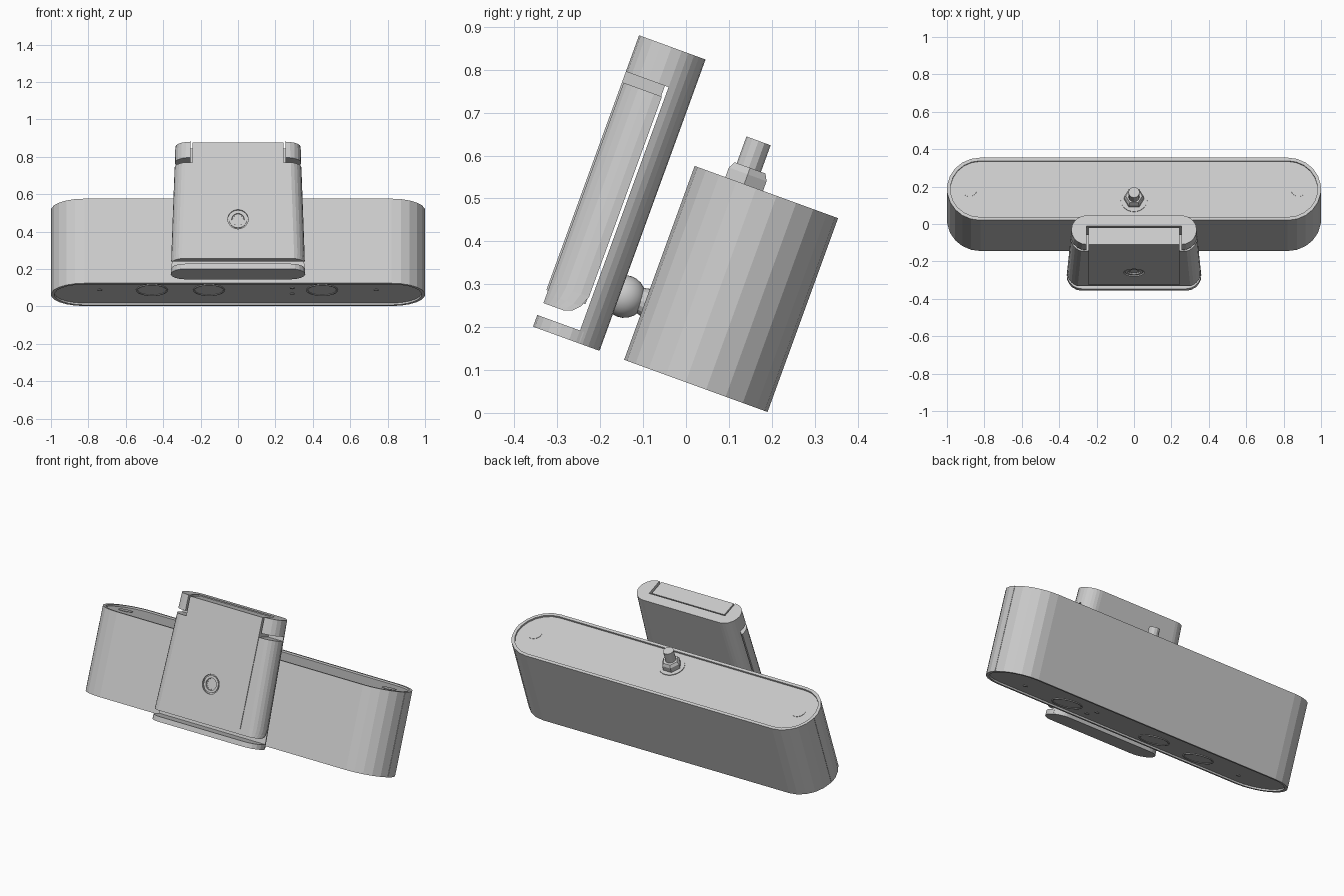
import bpy, bmesh
from math import asin, sqrt, sin, cos, pi, radians
from mathutils import Matrix, Vector

if "Cube" in bpy.data.objects:
    bpy.data.objects.remove(bpy.data.objects["Cube"])

TILT = Matrix.Rotation(radians(-20), 4, 'X')   # whole assembly leans back

grey = bpy.data.materials.new("light grey")
grey.use_nodes = True
grey.diffuse_color = (0.6, 0.6, 0.6, 1)
grey.node_tree.nodes["Principled BSDF"].inputs["Base Color"].default_value = (0.6, 0.6, 0.6, 1)


def finish(name, bm):
    bmesh.ops.recalc_face_normals(bm, faces=bm.faces)
    bm.transform(TILT)
    me = bpy.data.meshes.new(name)
    bm.to_mesh(me)
    bm.free()
    me.materials.append(grey)
    ob = bpy.data.objects.new(name, me)
    bpy.context.scene.collection.objects.link(ob)
    return ob


def loft(name, rings):
    """Skin a list of equal-length point rings and cap both ends."""
    bm = bmesh.new()
    loops = [[bm.verts.new(p) for p in ring] for ring in rings]
    n = len(loops[0])
    for a, b in zip(loops, loops[1:]):
        for i in range(n):
            j = (i + 1) % n
            bm.faces.new((a[i], a[j], b[j], b[i]))
    bm.faces.new(loops[0])
    bm.faces.new(loops[-1])
    return finish(name, bm)


def side(hx, y0, y1, r, cy, n):
    """Right-hand edge of a round-ended slab between depths y0 and y1."""
    a0, a1 = [asin(max(-1, min(1, (y - cy) / r))) for y in (y0, y1)]
    angles = [a0 + (a1 - a0) * i / n for i in range(n + 1)]
    return [(hx - r + r * cos(a), cy + r * sin(a)) for a in angles]


def slab(hx, y0, y1, r, cy, z, n=9):
    edge = side(hx, y0, y1, r, cy, n)
    return [(x, y, z) for x, y in edge] + [(-x, y, z) for x, y in reversed(edge)]


def circle(x, y, z, r, n=24, axis='Z'):
    pts = []
    for i in range(n):
        a, b = r * cos(2 * pi * i / n), r * sin(2 * pi * i / n)
        pts.append((x + a, y + b, z) if axis == 'Z' else (x + a, y, z + b))
    return pts


def turned(name, x, y, steps, n=24):
    """Turned part along the vertical axis; steps are (height, radius)."""
    return loft(name, [circle(x, y, z, r, n) for z, r in steps])


def box(name, lo, hi):
    ring = [(lo[0], lo[1]), (hi[0], lo[1]), (hi[0], hi[1]), (lo[0], hi[1])]
    return loft(name, [[(x, y, z) for x, y in ring] for z in (lo[2], hi[2])])


def cut(target, cutter):
    mod = target.modifiers.new("cut", 'BOOLEAN')
    mod.operation = 'DIFFERENCE'
    mod.solver = 'EXACT'
    mod.object = cutter
    bpy.context.view_layer.update()
    graph = bpy.context.evaluated_depsgraph_get()
    me = bpy.data.meshes.new_from_object(target.evaluated_get(graph))
    target.modifiers.clear()
    target.data = me


# Camera body: round-ended block with a shallow recess at both ends
R, LOW, HIGH, RIM, DEEP = 0.178, 0.067, 0.548, 0.018, 0.01


def body_ring(z, inset):
    r = R - inset
    return slab(1 - inset, -r, r, r, 0, z, 11)


loft("camera_body", [
    body_ring(LOW + DEEP, RIM), body_ring(LOW, RIM), body_ring(LOW, 0),
    body_ring(HIGH, 0), body_ring(HIGH, RIM), body_ring(HIGH - DEEP, RIM)])
for s, word in ((1, "left"), (-1, "right")):
    box(word + "_seam_strip", (s * 0.997 - 0.003, -0.022, LOW), (s * 0.997 + 0.003, 0.019, HIGH))

# Lenses and small sensors on the underside
face = LOW + DEEP
for i, x in enumerate((-0.46, -0.155, 0.45)):
    turned("lens_%d" % (i + 1), x, -0.047,
           [(face + 0.002, 0.085), (face - 0.004, 0.085), (face - 0.004, 0.077), (face - 0.001, 0.075)], 32)
for i, (x, y) in enumerate(((-0.74, -0.047), (0.74, -0.047), (0.29, -0.076), (0.29, 0.012))):
    turned("sensor_%d" % (i + 1), x, y, [(face + 0.002, 0.012), (face - 0.003, 0.012)], 12)

# Mounting screw, nut, washer and screw covers on the top
top = HIGH - DEEP
turned("washer", 0, -0.055, [(top - 0.002, 0.072), (top + 0.004, 0.072)])
turned("hex_nut", 0, -0.055, [(top, 0.054), (0.572, 0.054), (0.588, 0.044)], 6)
turned("mounting_screw", 0, -0.058, [(top, 0.03), (0.654, 0.03)], 12)
for s, word in ((1, "left"), (-1, "right")):
    turned(word + "_screw_cover", s * 0.88, 0, [(top - 0.002, 0.04), (top + 0.002, 0.04)])

# Ball joint between body and clip
bm = bmesh.new()
bmesh.ops.create_uvsphere(bm, u_segments=20, v_segments=12, radius=0.05,
                          matrix=Matrix.Translation((0, -0.228, 0.206)))
ball = finish("joint_ball", bm)
ball.data.polygons.foreach_set("use_smooth", [True] * len(ball.data.polygons))
loft("joint_collar", [circle(0, y, 0.21, r, 16, 'Y') for y, r in ((-0.215, 0.025), (-0.17, 0.035))])

# Clip frame: tapered back plate, bottom lip and two hinge ears
CY, CR, FRONT, BACK, SPLIT = -0.3215, 0.0825, -0.404, -0.239, -0.298
BASE, CROWN = 0.067, 0.79


def half_width(z):
    return 0.36 - 0.025 * (z - BASE) / (CROWN - BASE)


def clip_ring(z, y0, y1, n=6):
    return slab(half_width(z), y0, y1, CR, CY, z, n)


loft("clip_back_plate", [clip_ring(z, SPLIT, BACK) for z in (BASE, CROWN)])
loft("clip_bottom_lip", [clip_ring(z, FRONT, SPLIT + 0.01) for z in (BASE, 0.096)])
for s, word in ((1, "left"), (-1, "right")):
    rings = []
    for z in (0.7, CROWN):
        edge = side(half_width(z), FRONT, SPLIT, CR, CY, 6)
        edge = [(0.253, FRONT)] + edge + [(0.253, SPLIT)]
        rings.append([(s * x, y, z) for x, y in edge])
    loft(word + "_hinge_ear", rings)

# Front flap with a rounded lower back edge
flap = loft("front_flap", [clip_ring(z, -0.4, y) for z, y in
                           ((0.127, -0.35), (0.134, -0.33), (0.15, -0.315), (0.177, -0.305), (0.674, -0.305))])
panel = box("flap_panel", (-0.242, FRONT, 0.158), (0.242, -0.307, 0.786))

# Hex socket screw recess in the flap
for r, n, depth in ((0.055, 24, 0.01), (0.032, 6, 0.04)):
    cutter = loft("socket_cutter", [circle(0, y, 0.349, r, n, 'Y') for y in (-0.45, FRONT + depth)])
    cutter.hide_render = True
    for part in (flap, panel):
        cut(part, cutter)
    bpy.data.objects.remove(cutter)
loft("socket_screw_ring", [circle(0, y, 0.349, r, 24, 'Y') for y, r in
                           ((FRONT + 0.012, 0.048), (FRONT + 0.003, 0.048),
                            (FRONT + 0.003, 0.034), (FRONT + 0.035, 0.03))])
